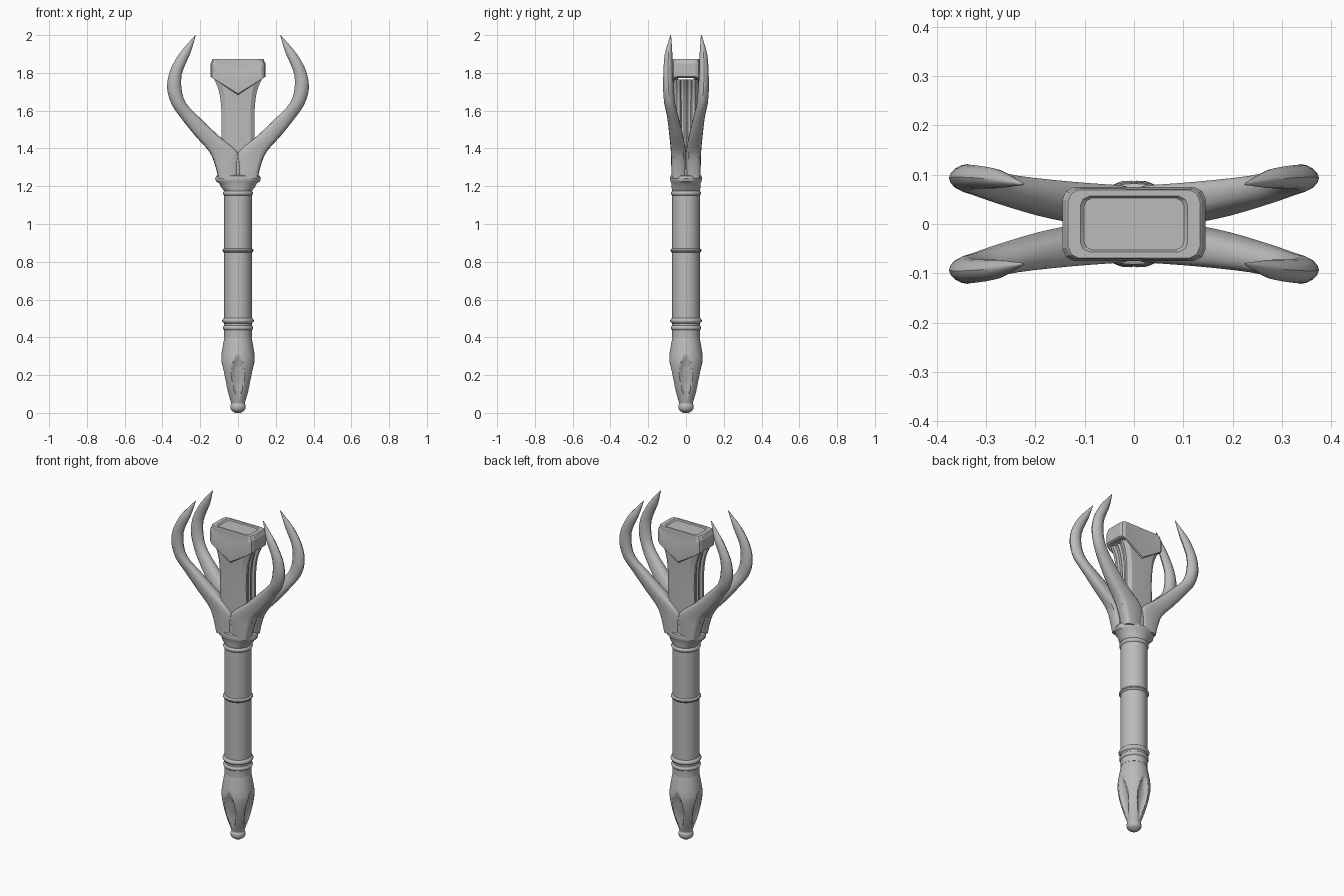
import bpy, bmesh, math

cube = bpy.data.objects.get("Cube")
if cube:
    bpy.data.objects.remove(cube, do_unlink=True)

metal = bpy.data.materials.new("plain_grey")
metal.use_nodes = True
GREY = (0.5, 0.5, 0.5, 1)
metal.diffuse_color = GREY
metal.node_tree.nodes["Principled BSDF"].inputs["Base Color"].default_value = GREY


def loft(name, rings, angle=35):
    """Skin a list of equally long point rings and cap both ends."""
    bm = bmesh.new()
    loops = [[bm.verts.new(p) for p in ring] for ring in rings]
    n = len(rings[0])
    for a, b in zip(loops, loops[1:]):
        for i in range(n):
            j = (i + 1) % n
            bm.faces.new((a[i], a[j], b[j], b[i]))
    bm.faces.new(loops[0][::-1])
    bm.faces.new(loops[-1])
    bmesh.ops.recalc_face_normals(bm, faces=bm.faces)
    mesh = bpy.data.meshes.new(name)
    bm.to_mesh(mesh)
    bm.free()
    mesh.materials.append(metal)
    obj = bpy.data.objects.new(name, mesh)
    bpy.context.collection.objects.link(obj)
    bpy.ops.object.select_all(action="DESELECT")
    obj.select_set(True)
    bpy.context.view_layer.objects.active = obj
    bpy.ops.object.shade_smooth_by_angle(angle=math.radians(angle))
    return obj


def ellipse(rx, ry, z, n=40):
    return [(rx * math.cos(math.tau * i / n), ry * math.sin(math.tau * i / n), z)
            for i in range(n)]


def lathe(name, profile):
    return loft(name, [ellipse(*row) for row in profile])


def four_way(quarter):
    """Mirror a quarter outline, running from the y axis to the x axis."""
    half = quarter + [(x, -y) for x, y in reversed(quarter) if y > 0]
    return half + [(-x, y) for x, y in reversed(half) if x > 0]


def spline(rows, steps):
    """Catmull-Rom curve through rows of numbers."""
    out = []
    for i in range(len(rows) - 1):
        quad = zip(rows[max(i - 1, 0)], rows[i], rows[i + 1],
                   rows[min(i + 2, len(rows) - 1)])
        quad = list(quad)
        for s in range(steps):
            t = s / steps
            out.append([b + 0.5 * t * (c - a + t * (2*a - 5*b + 4*c - d
                        + t * (3*(b - c) + d - a))) for a, b, c, d in quad])
    return out + [list(rows[-1])]


# Shaft with rounded bands
lathe("shaft", [(0.073, 0.073, 0.4), (0.073, 0.073, 1.2)])
for name, z, r, h in (("lower_band", 0.45, 0.081, 0.016),
                      ("grip_band", 0.488, 0.084, 0.016),
                      ("middle_band", 0.86, 0.082, 0.014),
                      ("upper_band", 1.163, 0.081, 0.016)):
    lathe(name, [(r - 0.013 * k * k, r - 0.013 * k * k, z + h * k)
                 for k in (-1, -0.6, -0.2, 0.2, 0.6, 1)])

# Oval collar below the prongs
lathe("collar", [(0.073, 0.073, 1.175), (0.09, 0.077, 1.195), (0.1, 0.077, 1.215),
                 (0.116, 0.082, 1.225), (0.121, 0.085, 1.24), (0.116, 0.082, 1.255),
                 (0.1, 0.073, 1.26)])
lathe("crown_core", [(0.1, 0.071, 1.24), (0.1, 0.071, 1.3), (0.09, 0.071, 1.36)])

# Bulb pommel with four teardrop recesses
outline = spline([(0.07, 0.435), (0.07, 0.41), (0.08, 0.355), (0.09, 0.28),
                  (0.082, 0.21), (0.062, 0.13), (0.04, 0.065), (0.036, 0.05),
                  (0.041, 0.035), (0.036, 0.015), (0.015, 0)], 6)
SEGMENTS = 96
rings = []
for r, z in outline:
    t = min(max((z - 0.06) / 0.25, 0), 1)
    width = 0.034 * math.sin(math.pi * t ** 1.3) ** 0.8 + 1e-5
    ring = []
    for i in range(SEGMENTS):
        a = math.tau * i / SEGMENTS
        off = (a + math.pi / 4) % (math.pi / 2) - math.pi / 4
        dent = math.sqrt(max(0, 1 - (r * off / width) ** 2))
        rad = r - 0.5 * min(width, 0.03) * 1.4 * dent
        ring.append((rad * math.cos(a), rad * math.sin(a), z))
    rings.append(ring)
loft("pommel", rings)

# Four curved prongs: inner x, z, outer x, z, near y, far y
stations = [(0, 1.24, 0.105, 1.24, 0, 0.076),
            (0, 1.31, 0.118, 1.3, 0, 0.078),
            (0, 1.38, 0.15, 1.38, 0, 0.08),
            (0.1, 1.465, 0.225, 1.465, 0.015, 0.088),
            (0.21, 1.57, 0.305, 1.565, 0.04, 0.1),
            (0.275, 1.64, 0.352, 1.635, 0.057, 0.115),
            (0.298, 1.71, 0.375, 1.715, 0.064, 0.121),
            (0.298, 1.79, 0.364, 1.8, 0.07, 0.12),
            (0.272, 1.86, 0.328, 1.875, 0.072, 0.116),
            (0.25, 1.91, 0.292, 1.925, 0.073, 0.108),
            (0.224, 1.998, 0.226, 2, 0.079, 0.083)]
rings = []
for k, (ix, iz, ox, oz, y0, y1) in enumerate(spline(stations, 3)):
    power = 0.5 if k < 7 else min(0.5 + 0.06 * (k - 6), 1.15)
    ring = []
    for i in range(16):
        c, s = math.cos(math.tau * i / 16), math.sin(math.tau * i / 16)
        u = 0.5 + 0.5 * math.copysign(abs(c) ** power, c)
        v = 0.5 + 0.5 * math.copysign(abs(s) ** power, s)
        ring.append((ix + u * (ox - ix), y0 + v * (y1 - y0), iz + u * (oz - iz)))
    rings.append(ring)
prongs = loft("prongs", rings)
mirror = prongs.modifiers.new("mirror", "MIRROR")
mirror.use_axis = (True, True, False)
mirror.use_mirror_merge = False

# Central column, fluted along both narrow sides
flutes = four_way([(0, 1.04), (0.75, 1), (1, 0.75), (1, 0.5), (0.86, 0.4),
                   (0.86, 0.15), (0.95, 0)])
column = spline([(0.09, 0.062, 1.24), (0.088, 0.062, 1.45), (0.088, 0.062, 1.6),
                 (0.1, 0.064, 1.7), (0.125, 0.066, 1.765)], 4)
loft("column", [[(x * hx, y * hy, z) for x, y in flutes] for hx, hy, z in column], 25)

# Chevron head: layers of scale, height at the middle, rise towards the sides
plan = four_way([(0, 0.075), (0.122, 0.075), (0.138, 0.067), (0.145, 0.05), (0.145, 0)])
layers = [(0.6, 1.7, 0.62), (0.93, 1.683, 0.62), (1, 1.69, 0.62),
          (1, 1.778, 0.5), (0.965, 1.79, 0.48), (0.95, 1.868, 0),
          (0.92, 1.873, 0), (0.75, 1.873, 0), (0.7, 1.866, 0)]
loft("chevron_head", [[(x * s, y * s, z + k * abs(x)) for x, y in plan]
                      for s, z, k in layers], 20)
